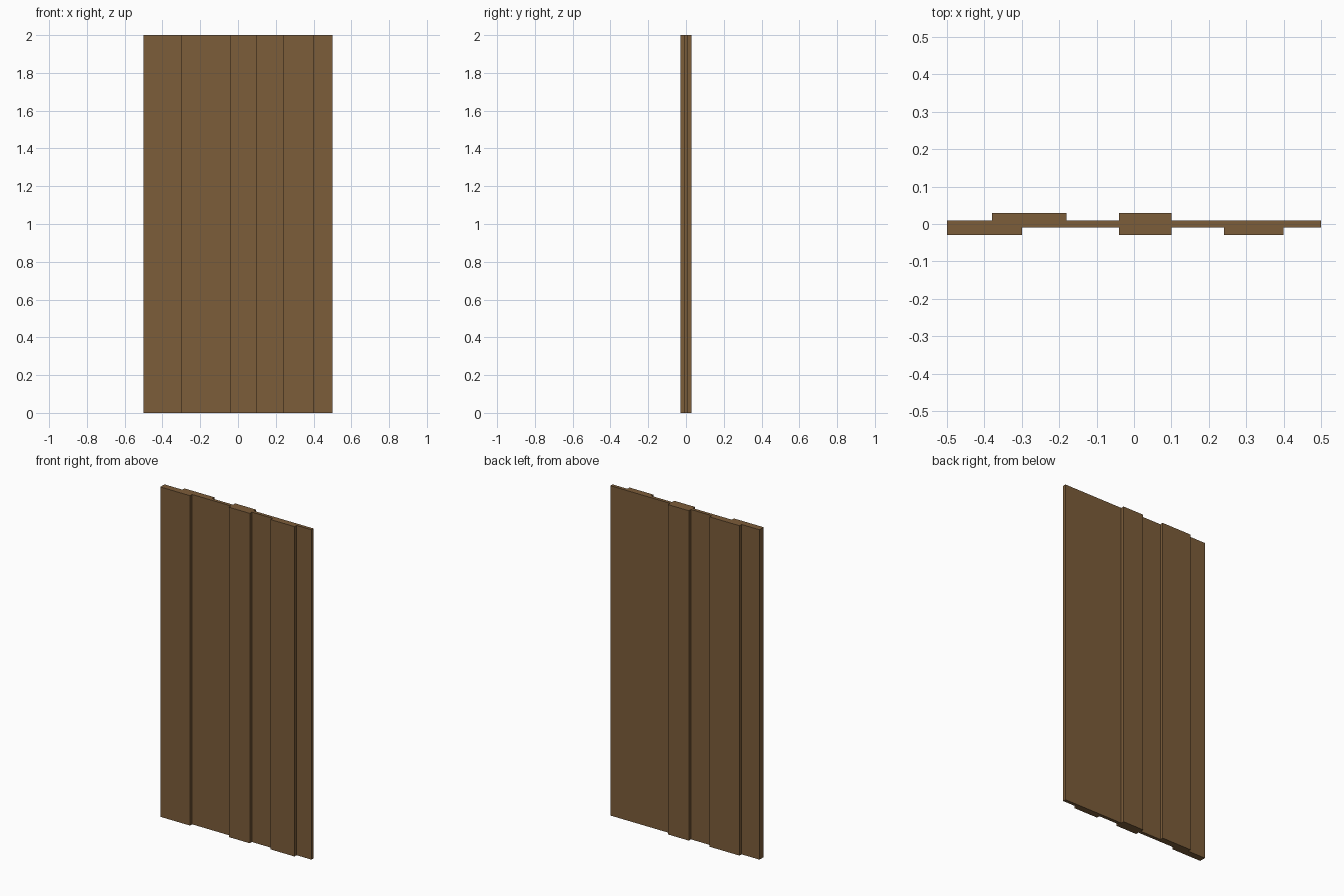
import bpy
import bmesh

cube = bpy.data.objects.get("Cube")
if cube:
    bpy.data.objects.remove(cube, do_unlink=True)

HALF_WIDTH, HEIGHT = 0.5, 2.0
CORE, RAISED = 0.01, 0.03           # half thickness of the panel, and at the boards

# x ranges of the raised boards on each side
FRONT_BOARDS = [(-0.5, -0.3), (-0.04, 0.1), (0.24, 0.4)]
BACK_BOARDS = [(-0.38, -0.18), (-0.04, 0.1)]

wood = bpy.data.materials.new("brown wood")
wood.use_nodes = True
colour = (0.202, 0.109, 0.042, 1.0)
wood.diffuse_color = colour
bsdf = wood.node_tree.nodes["Principled BSDF"]
bsdf.inputs["Base Color"].default_value = colour
bsdf.inputs["Roughness"].default_value = 0.9


def stepped_edge(boards, side):
    """Outline of one side of the panel, left to right in x."""
    pts = [(-HALF_WIDTH, side * CORE)]
    for x0, x1 in boards:
        pts += [(x0, side * CORE), (x0, side * RAISED),
                (x1, side * RAISED), (x1, side * CORE)]
    pts.append((HALF_WIDTH, side * CORE))
    # a board flush with the panel's end has no step there
    if boards[0][0] == -HALF_WIDTH:
        pts = pts[2:]
    return pts


# Closed cross-section, extruded to full height
outline = stepped_edge(FRONT_BOARDS, -1) + stepped_edge(BACK_BOARDS, 1)[::-1]
bm = bmesh.new()
base = bm.faces.new([bm.verts.new((x, y, 0)) for x, y in outline])
top = bmesh.ops.extrude_face_region(bm, geom=[base], use_keep_orig=True)
bmesh.ops.translate(bm, vec=(0, 0, HEIGHT),
                    verts=[g for g in top["geom"] if isinstance(g, bmesh.types.BMVert)])
bmesh.ops.recalc_face_normals(bm, faces=bm.faces)

mesh = bpy.data.meshes.new("board_panel")
bm.to_mesh(mesh)
bm.free()
mesh.materials.append(wood)
panel = bpy.data.objects.new("board_panel", mesh)
bpy.context.collection.objects.link(panel)
